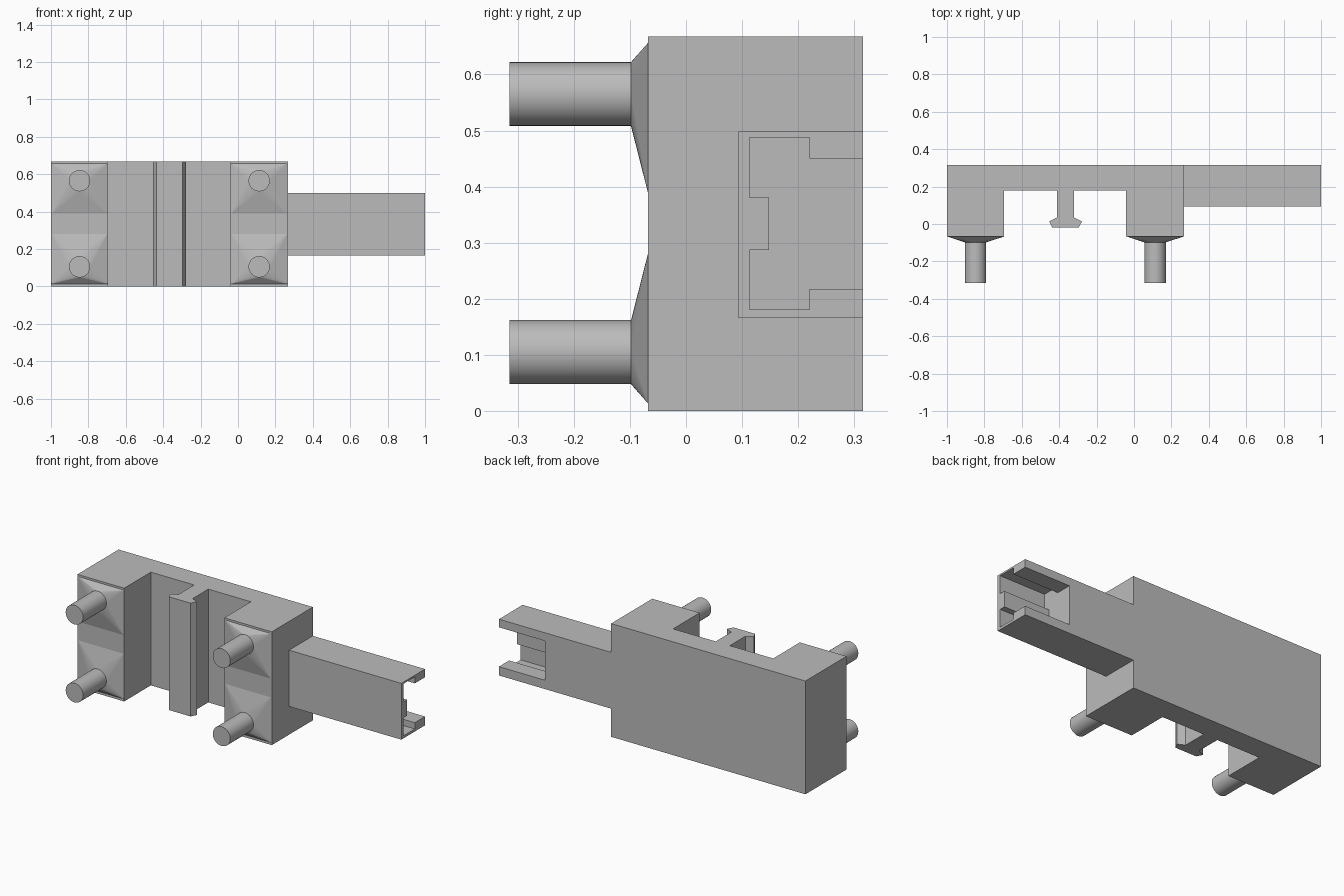
import bpy, bmesh, math
from mathutils import Vector

if "Cube" in bpy.data.objects:
    bpy.data.objects.remove(bpy.data.objects["Cube"], do_unlink=True)

grey = bpy.data.materials.new("plain grey")
grey.use_nodes = True
colour = (0.5, 0.5, 0.5, 1)
grey.diffuse_color = colour
grey.node_tree.nodes["Principled BSDF"].inputs["Base Color"].default_value = colour


def finish(bm, name):
    bmesh.ops.recalc_face_normals(bm, faces=bm.faces)
    mesh = bpy.data.meshes.new(name)
    bm.to_mesh(mesh)
    bm.free()
    mesh.materials.append(grey)
    obj = bpy.data.objects.new(name, mesh)
    bpy.context.collection.objects.link(obj)
    return obj


def extrude(name, points, direction):
    """Solid made by sweeping a closed 3D outline along a vector."""
    bm = bmesh.new()
    face = bm.faces.new([bm.verts.new(p) for p in points])
    res = bmesh.ops.extrude_face_region(bm, geom=[face])
    moved = [v for v in res["geom"] if isinstance(v, bmesh.types.BMVert)]
    bmesh.ops.translate(bm, verts=moved, vec=Vector(direction))
    return finish(bm, name)


# Body: bracket with two legs and a hooked rail between them
HEIGHT, FRONT, BACK, WEB = 0.668, -0.068, 0.315, 0.18
rail_x = -0.366
half_rail = [(0.046, WEB), (0.046, 0.035), (0.088, 0.014), (0.07, -0.02)]
rail = [(rail_x - w, y) for w, y in half_rail]
rail += [(rail_x + w, y) for w, y in reversed(half_rail)]
outline = [(-1, BACK), (-1, FRONT), (-0.695, FRONT), (-0.695, WEB)] + rail
outline += [(-0.042, WEB), (-0.042, FRONT), (0.268, FRONT), (0.268, BACK)]
extrude("bracket_body", [(x, y, 0) for x, y in outline], (0, 0, HEIGHT))

# Arm: block with a stepped channel open at its end and back
arm_section = [(0.094, 0.166), (BACK, 0.166), (BACK, 0.498), (0.094, 0.498)]
arm = extrude("side_arm", [(0.268, y, z) for y, z in arm_section], (0.732, 0, 0))
channel = [(0.4, 0.218), (0.22, 0.218), (0.22, 0.181), (0.113, 0.181),
           (0.113, 0.287), (0.148, 0.287), (0.148, 0.381), (0.113, 0.381),
           (0.113, 0.488), (0.22, 0.488), (0.22, 0.45), (0.4, 0.45)]
cutter = extrude("channel_cutter", [(0.7, y, z) for y, z in channel], (0.4, 0, 0))
cutter.hide_render = True
cut = arm.modifiers.new("channel", "BOOLEAN")
cut.operation, cut.solver, cut.object = "DIFFERENCE", "EXACT", cutter
bpy.context.view_layer.objects.active = arm
bpy.ops.object.modifier_apply(modifier=cut.name)
bpy.data.objects.remove(cutter, do_unlink=True)


def ring(x, y, z, radius, count=32):
    return [(x + radius * math.cos(2 * math.pi * i / count), y,
             z + radius * math.sin(2 * math.pi * i / count)) for i in range(count)]


# Pegs, each on a base that tapers from a rectangle to the round shaft
PEG_R, COLLAR = 0.057, -0.098
for side, x in (("right", -0.847), ("left", 0.113)):
    for level, z, low, high in (("lower", 0.105, 0.014, 0.28),
                                ("upper", 0.565, 0.39, 0.656)):
        bm = bmesh.new()
        corners = [(x + sx * 0.149, FRONT, h) for sx in (-1, 1) for h in (low, high)]
        for p in corners + ring(x, COLLAR, z, PEG_R):
            bm.verts.new(p)
        bmesh.ops.convex_hull(bm, input=bm.verts)
        finish(bm, f"{side}_{level}_peg_base")
        peg = extrude(f"{side}_{level}_peg", ring(x, -0.315, z, PEG_R),
                      (0, COLLAR + 0.315 + 0.01, 0))
        bpy.ops.object.select_all(action="DESELECT")
        peg.select_set(True)
        bpy.context.view_layer.objects.active = peg
        bpy.ops.object.shade_smooth_by_angle(angle=math.radians(35))
